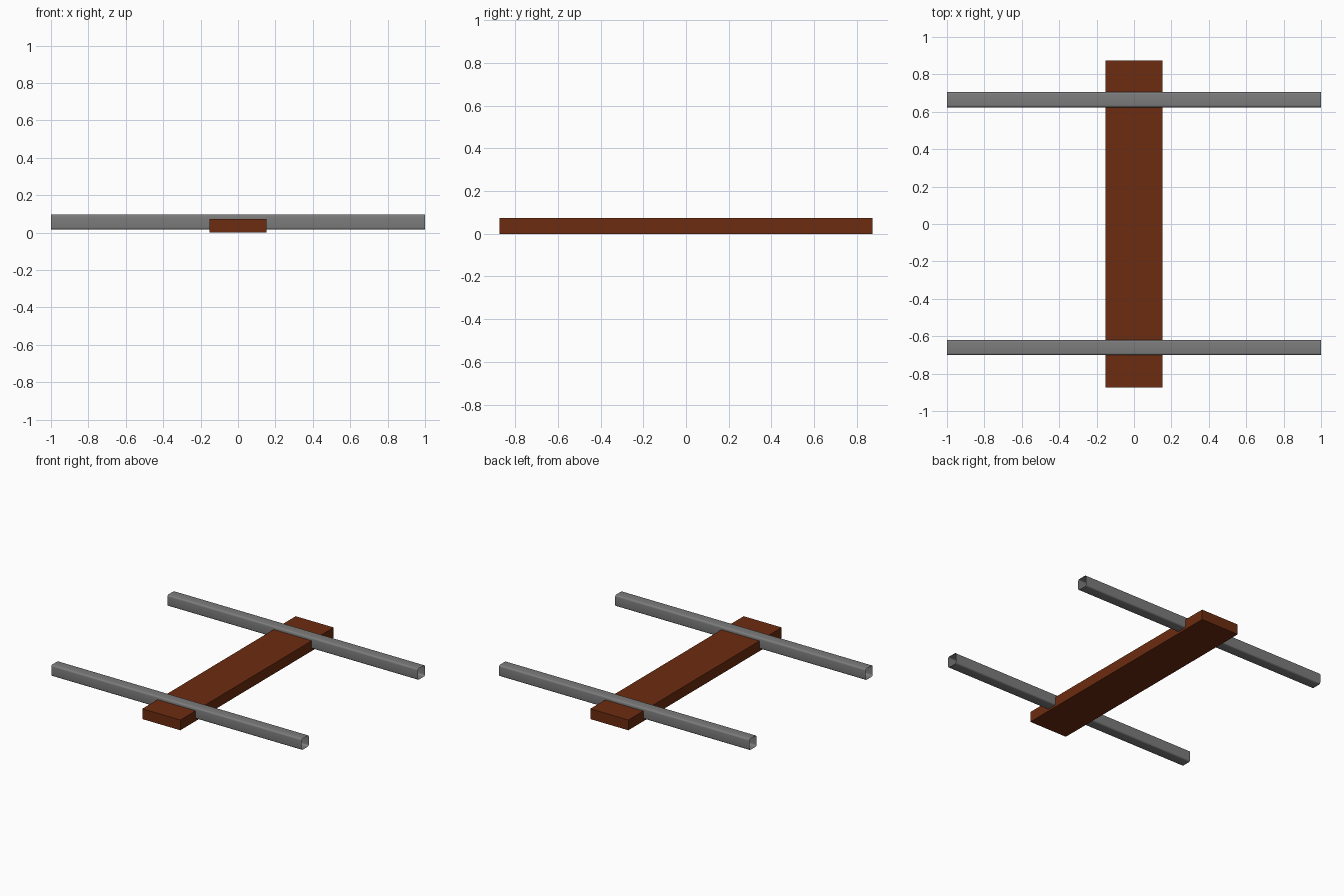
import bpy, math

if "Cube" in bpy.data.objects:
    bpy.data.objects.remove(bpy.data.objects["Cube"])

def material(name, color):
    m = bpy.data.materials.new(name)
    m.diffuse_color = (*color, 1)
    m.use_nodes = True
    m.node_tree.nodes["Principled BSDF"].inputs["Base Color"].default_value = m.diffuse_color
    return m

wood = material("brown_wood", (0.15, 0.025, 0.005))
steel = material("grey_steel", (0.2, 0.2, 0.2))

# Plank running front to back
LENGTH, WIDTH, HEIGHT = 1.75, 0.304, 0.074
bpy.ops.mesh.primitive_cube_add(size=1, location=(0, 0, HEIGHT / 2))
plank = bpy.context.object
plank.name = "plank"
plank.scale = (WIDTH, LENGTH, HEIGHT)
plank.data.materials.append(wood)


def square_tube(name, y, z, size=0.081, radius=0.012, steps=4):
    """Open-ended thin tube along x with rounded square section."""
    ring = []
    inner = size / 2 - radius
    for corner in range(4):
        mid = math.radians(45 + 90 * corner)
        cy = math.copysign(inner, math.cos(mid))
        cz = math.copysign(inner, math.sin(mid))
        for i in range(steps + 1):
            a = math.radians(90 * (corner + i / steps))
            ring.append((cy + radius * math.cos(a), cz + radius * math.sin(a)))
    n = len(ring)
    verts = [(x, p, q) for x in (-1, 1) for p, q in ring]
    faces = [(i, (i + 1) % n, n + (i + 1) % n, n + i) for i in range(n)]
    mesh = bpy.data.meshes.new(name)
    mesh.from_pydata(verts, [], [f[::-1] for f in faces])
    mesh.materials.append(steel)
    tube = bpy.data.objects.new(name, mesh)
    tube.location = (0, y, z)
    bpy.context.collection.objects.link(tube)
    # Outward-facing walls with soft rounded corners
    bpy.ops.object.select_all(action='DESELECT')
    tube.select_set(True)
    bpy.context.view_layer.objects.active = tube
    bpy.ops.object.mode_set(mode='EDIT')
    bpy.ops.mesh.select_all(action='SELECT')
    bpy.ops.mesh.normals_make_consistent(inside=False)
    bpy.ops.object.mode_set(mode='OBJECT')
    bpy.ops.object.shade_smooth_by_angle(angle=math.radians(30))


# Crossbars through the plank
square_tube("front_crossbar", -0.661, 0.056)
square_tube("back_crossbar", 0.664, 0.056)
